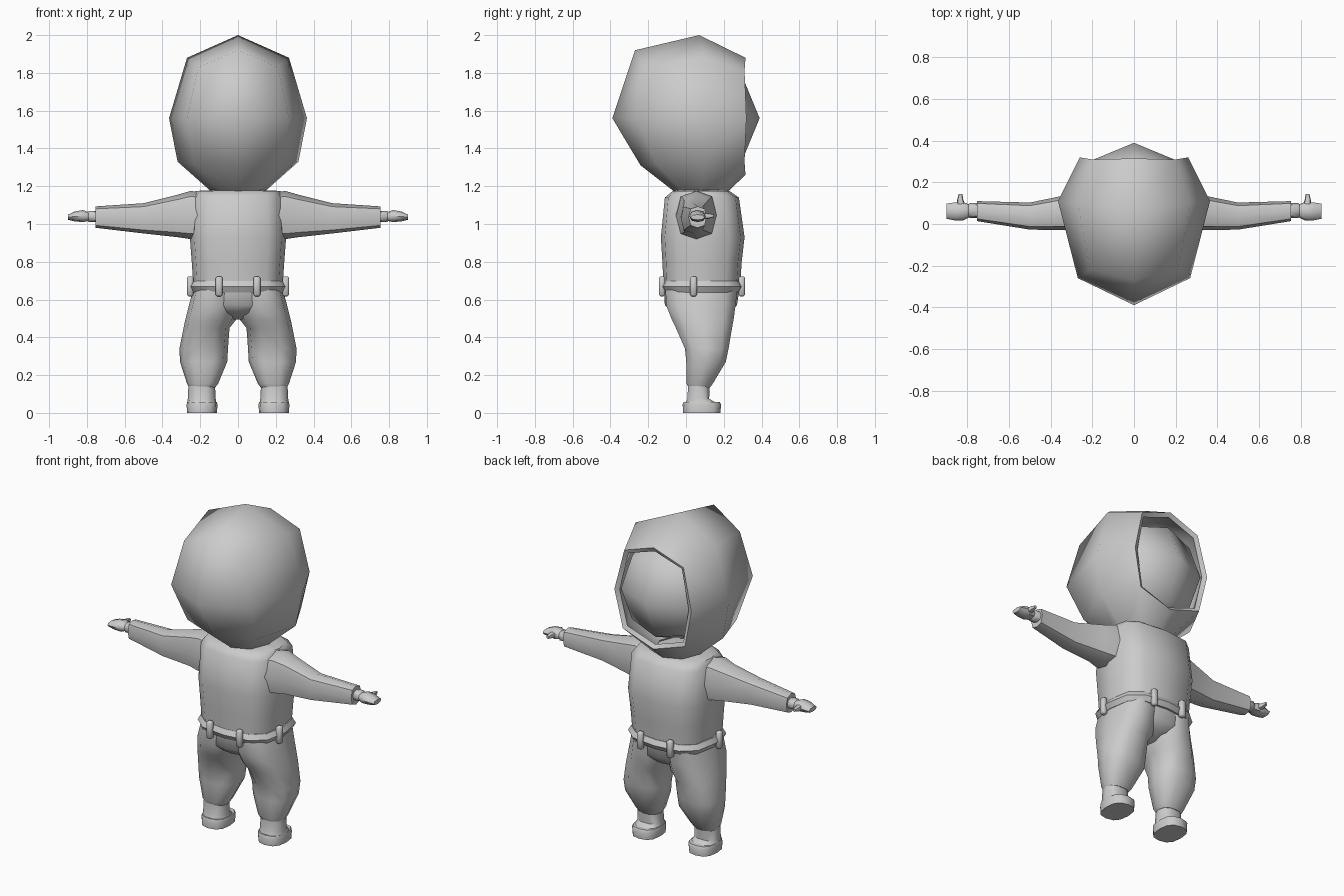
import bpy, bmesh, math
from mathutils import Vector

if "Cube" in bpy.data.objects:
    bpy.data.objects.remove(bpy.data.objects["Cube"])


def finish(name, bm, angle=50, solid=0):
    bmesh.ops.recalc_face_normals(bm, faces=bm.faces)
    me = bpy.data.meshes.new(name)
    bm.to_mesh(me)
    bm.free()
    ob = bpy.data.objects.new(name, me)
    bpy.context.collection.objects.link(ob)
    bpy.ops.object.select_all(action='DESELECT')
    ob.select_set(True)
    bpy.context.view_layer.objects.active = ob
    if solid:
        m = ob.modifiers.new("thickness", 'SOLIDIFY')
        m.thickness, m.offset = solid, -1
        bpy.ops.object.modifier_apply(modifier=m.name)
    bpy.ops.object.shade_smooth_by_angle(angle=math.radians(angle))
    return ob


def ellipse(u0, u1, v0, v1, n, p):
    pts = []
    for i in range(n):
        a = 2 * math.pi * i / n
        c, s = [math.copysign(abs(f) ** (2 / p), f) if abs(f) > 1e-6 else 0
                for f in (math.cos(a), math.sin(a))]
        pts.append(((u0 + u1) / 2 + c * (u1 - u0) / 2, (v0 + v1) / 2 + s * (v1 - v0) / 2))
    return pts


def loft(name, rings, axis='z', side=1, n=8, p=2.4, angle=50):
    # each ring: position on the axis, then min/max of the two other axes
    bm = bmesh.new()
    loops = []
    for t, *box in rings:
        row = []
        for u, v in ellipse(*box, n, p):
            x, y, z = {'x': (t, u, v), 'y': (u, t, v), 'z': (u, v, t)}[axis]
            row.append(bm.verts.new((x * side, y, z)))
        loops.append(row)
    for a, b in zip(loops, loops[1:]):
        for i in range(n):
            j = (i + 1) % n
            bm.faces.new((a[i], a[j], b[j], b[i]))
    bm.faces.new(loops[0])
    bm.faces.new(loops[-1])
    return finish(name, bm, angle)


def box(name, loc, size):
    bm = bmesh.new()
    bmesh.ops.create_cube(bm, size=1)
    for v in bm.verts:
        v.co = Vector([c * s + l for c, s, l in zip(v.co, size, loc)])
    bmesh.ops.bevel(bm, geom=bm.edges[:], offset=0.008, segments=1, affect='EDGES')
    return finish(name, bm)


# hood: half shell from back to face opening, mirrored, with thickness
rows = [
    [(0, -.06, 1.17), (.1, -.02, 1.17), (.14, .08, 1.17), (.1, .18, 1.17), (0, .22, 1.17)],
    [(0, -.24, 1.31), (.23, -.16, 1.32), (.32, .1, 1.33), (.21, .31, 1.33), (0, .315, 1.26)],
    [(0, -.39, 1.56), (.27, -.26, 1.56), (.365, .11, 1.56), (.26, .32, 1.56), None],
    [(0, -.27, 1.92), (.21, -.22, 1.83), (.27, .1, 1.88), (.2, .31, 1.81), (0, .315, 1.88)],
    [(0, .07, 2.0)] * 5,
]
bm = bmesh.new()
for s in (1, -1):
    for a, b in zip(rows, rows[1:]):
        for i in range(4):
            quad = [a[i], a[i + 1], b[i + 1], b[i]]
            if None in quad:
                continue
            quad = list(dict.fromkeys(quad))
            bm.faces.new([bm.verts.new((x * s, y, z)) for x, y, z in quad])
bmesh.ops.remove_doubles(bm, verts=bm.verts[:], dist=0.0005)
finish("hood", bm, 60, 0.03)

# head inside the hood
bm = bmesh.new()
bmesh.ops.create_cube(bm, size=2)
bmesh.ops.subdivide_edges(bm, edges=bm.edges[:], cuts=1, use_grid_fill=True)
for v in bm.verts:
    v.co = v.co.normalized() * 0.33 + Vector((0, .06, 1.56))
finish("head", bm, 60)

# torso and pelvis
loft("torso", [
    (.65, -.235, .235, -.118, .285),
    (.80, -.245, .245, -.125, .295),
    (.93, -.255, .255, -.133, .31),
    (1.14, -.245, .245, -.112, .28),
    (1.175, -.225, .225, -.07, .23),
    (1.18, -.12, .12, -.03, .19)], n=12, p=3)
loft("pelvis", [
    (.67, -.235, .235, -.118, .285),
    (.57, -.25, .25, -.112, .27),
    (.53, -.13, .13, -.07, .23),
    (.495, -.03, .03, 0, .16)], n=12, p=2.8)

# belt
cu = bpy.data.curves.new("belt", 'CURVE')
cu.dimensions = '3D'
cu.bevel_depth, cu.bevel_resolution = 0.034, 1
path = ellipse(-.228, .228, -.105, .275, 12, 3)
sp = cu.splines.new('POLY')
sp.points.add(len(path) - 1)
for pt, (x, y) in zip(sp.points, path):
    pt.co = (x, y, .668, 1)
sp.use_cyclic_u = True
belt = bpy.data.objects.new("belt", cu)
bpy.context.collection.objects.link(belt)
bpy.ops.object.select_all(action='DESELECT')
belt.select_set(True)
bpy.context.view_layer.objects.active = belt
bpy.ops.object.convert(target='MESH')
bpy.ops.object.shade_smooth_by_angle(angle=math.radians(50))

for s, label in ((1, "right"), (-1, "left")):
    # belt loops
    box(label + "_front_belt_loop", (.1 * s, -.127, .67), (.036, .034, .105))
    box(label + "_back_belt_loop", (.1 * s, .295, .67), (.036, .034, .105))
    box(label + "_side_belt_loop", (.253 * s, .04, .67), (.034, .036, .105))

    # sleeve, cuff, hand and thumb
    loft(label + "_sleeve", [
        (.17, -.06, .17, .92, 1.165),
        (.25, -.05, .16, .92, 1.175),
        (.32, -.03, .14, .93, 1.155),
        (.50, -.027, .103, .95, 1.11),
        (.755, .014, .11, .98, 1.093)], 'x', s, p=2.7)
    loft(label + "_cuff", [
        (.74, .03, .1, 1.01, 1.07),
        (.79, .03, .1, 1.01, 1.07),
        (.80, .04, .09, 1.02, 1.06)], 'x', s)
    loft(label + "_hand", [
        (.785, .035, .092, 1.018, 1.06),
        (.82, .018, .105, 1.01, 1.074),
        (.865, .018, .103, 1.014, 1.066),
        (.90, .025, .098, 1.022, 1.05)], 'x', s)
    loft(label + "_thumb", [
        (.08, .805, .85, 1.025, 1.06),
        (.115, .82, .85, 1.027, 1.058),
        (.145, .825, .842, 1.035, 1.052)], 'y', s)

    # trouser leg
    loft(label + "_leg", [
        (.65, .0, .238, -.116, .28),
        (.57, .0, .26, -.113, .27),
        (.49, .012, .28, -.08, .258),
        (.45, .045, .288, -.06, .25),
        (.34, .053, .31, -.01, .23),
        (.27, .057, .307, -.003, .215),
        (.155, .105, .27, .0, .145),
        (.135, .12, .26, .01, .13)], 'z', s, n=10, p=2.5)

    # boot and sole
    loft(label + "_boot", [
        (.15, .122, .262, .008, .128),
        (.075, .118, .266, .006, .125),
        (.05, .114, .27, -.008, .17)], 'z', s, n=10, p=2.5)
    loft(label + "_sole", [
        (0, .112, .27, -.015, .182),
        (.045, .108, .272, -.018, .186),
        (.058, .112, .268, -.012, .178)], 'z', s, n=12, p=2.6)
